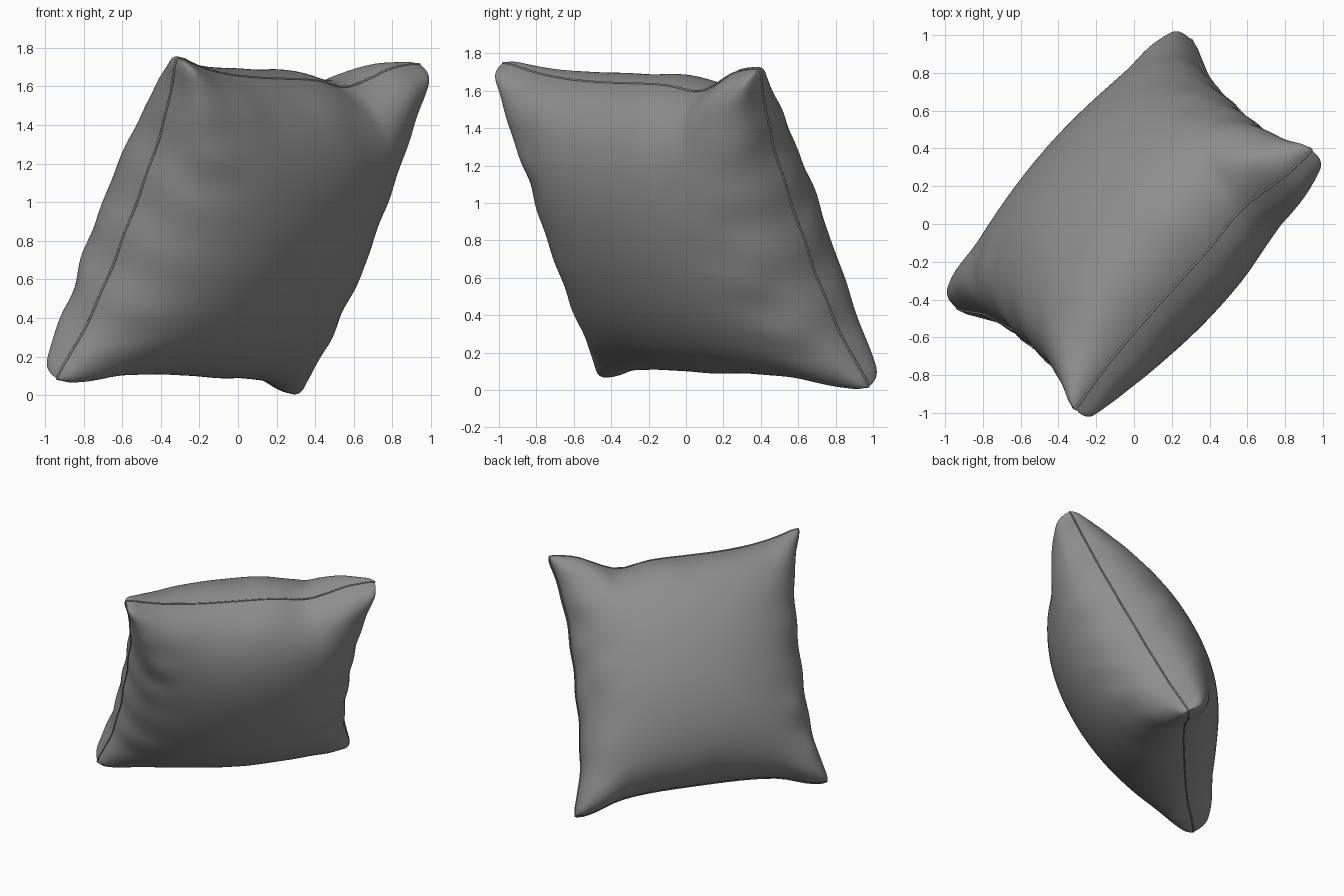
import bpy, bmesh
from math import sin, exp, pi
from mathutils import Vector

if "Cube" in bpy.data.objects:
    bpy.data.objects.remove(bpy.data.objects["Cube"])

# Four pillow corners: upper left, upper right, lower right, lower left
A = Vector((-0.32, -1.0, 1.77))
B = Vector((0.97, 0.41, 1.735))
C = Vector((0.315, 1.01, -0.005))
D = Vector((-0.96, -0.455, 0.065))
NORMAL = (B - D).cross(A - C).normalized()   # front panel direction
N = 90
HALF_THICK = 0.52


def bump(x, centre, width):
    return exp(-((x - centre) / width) ** 2)


def bow(x):
    return 1 - abs(x) ** 3.2


def flat(s, t):
    """Point in the pillow's mid surface, edges bowed inward, corners blunted."""
    side = 0.135 * bow(t) + 0.005 * sin(17 * t) * bow(t)
    if t > 0:
        end = 0.135 * bow(s) + 0.05 * bump(s, 0.45, 0.17) - 0.025 * bump(s, 0.78, 0.13)
    else:
        end = 0.13 * bow(s) - 0.025 * bump(abs(s), 0.82, 0.14)
    blunt = 1 - 0.028 * max(0, (abs(s * t) - 0.9) / 0.1) ** 1.5
    a = s * (1 - side * abs(s)) * blunt
    b = t * (1 - end * abs(t)) * blunt
    top = A.lerp(B, (a + 1) / 2)
    bottom = D.lerp(C, (a + 1) / 2)
    return bottom.lerp(top, (b + 1) / 2)


def height(s, t, face):
    """Padding height with folds running in from the seams."""
    power = 0.46 - 0.18 * max(0, face * t) * s * s   # fuller front top, back bottom
    base = max(0, (1 - s * s) * (1 - t * t)) ** power
    ph = 0.8 * face
    d = 1 - abs(s)
    e = 1 - abs(t)
    uneven = 0.6 + 0.4 * sin(4 * t + 2 * s + ph)
    folds = (sin(12 * t + 5 * d + ph + s) + 0.6 * sin(21 * t - 7 * d + 2 * s)) * exp(-(d / 0.24) ** 2) * 0.05 * uneven
    folds += (sin(11 * s + 3 * e + ph) + 0.5 * sin(19 * s - 4 * e)) * exp(-(e / 0.16) ** 2) * 0.03
    # pinched crease below the dent in the top seam
    if t > 0:
        folds -= (0.12 - 0.03 * face) * bump(s - 0.35 * e, 0.47, 0.07) * exp(-(e / 0.2) ** 2)
    return face * (HALF_THICK * base * (1 + folds) + 0.006)


# Cushion: two padded panels joined along the seam
params = [sin(pi / 2 * (2 * i / N - 1)) for i in range(N + 1)]
bm = bmesh.new()
rim = {}
for face in (1, -1):
    grid = []
    for i, s in enumerate(params):
        row = []
        for j, t in enumerate(params):
            edge = i in (0, N) or j in (0, N)
            if edge and (i, j) in rim:
                row.append(rim[i, j])
                continue
            p = flat(s, t)
            v = bm.verts.new(p if edge else p + NORMAL * height(s, t, face))
            if edge:
                rim[i, j] = v
            row.append(v)
        grid.append(row)
    for i in range(N):
        for j in range(N):
            quad = [grid[i][j], grid[i + 1][j], grid[i + 1][j + 1], grid[i][j + 1]]
            bm.faces.new(quad if face > 0 else quad[::-1])
bmesh.ops.recalc_face_normals(bm, faces=bm.faces[:])

# Rest the pillow on the ground, centred
lo = Vector([min(v.co[k] for v in bm.verts) for k in range(3)])
hi = Vector([max(v.co[k] for v in bm.verts) for k in range(3)])
shift = Vector((-(lo.x + hi.x) / 2, -(lo.y + hi.y) / 2, 0.005 - lo.z))
bmesh.ops.translate(bm, verts=bm.verts[:], vec=shift)
mesh = bpy.data.meshes.new("cushion")
bm.to_mesh(mesh)
bm.free()
cushion = bpy.data.objects.new("cushion", mesh)
bpy.context.collection.objects.link(cushion)
bpy.context.view_layer.objects.active = cushion
cushion.select_set(True)
bpy.ops.object.shade_smooth_by_angle(angle=1.2)

# Seam: thin raised cord around the edge
loop = [(s, 1) for s in params[:-1]] + [(1, -t) for t in params[:-1]]
loop += [(-s, -1) for s in params[:-1]] + [(-1, t) for t in params[:-1]]
loop = loop[::3]
curve = bpy.data.curves.new("seam", 'CURVE')
curve.dimensions = '3D'
curve.bevel_depth = 0.006
curve.bevel_resolution = 1
line = curve.splines.new('POLY')
line.points.add(len(loop) - 1)
for point, (s, t) in zip(line.points, loop):
    point.co = (*(flat(s, t) + shift), 1)
line.use_cyclic_u = True
line.use_smooth = True
bpy.context.collection.objects.link(bpy.data.objects.new("seam", curve))

# Dark grey fabric
fabric = bpy.data.materials.new("fabric")
fabric.diffuse_color = (0.27, 0.27, 0.27, 1)
fabric.use_nodes = True
fabric.node_tree.nodes["Principled BSDF"].inputs["Base Color"].default_value = fabric.diffuse_color
mesh.materials.append(fabric)
curve.materials.append(fabric)
